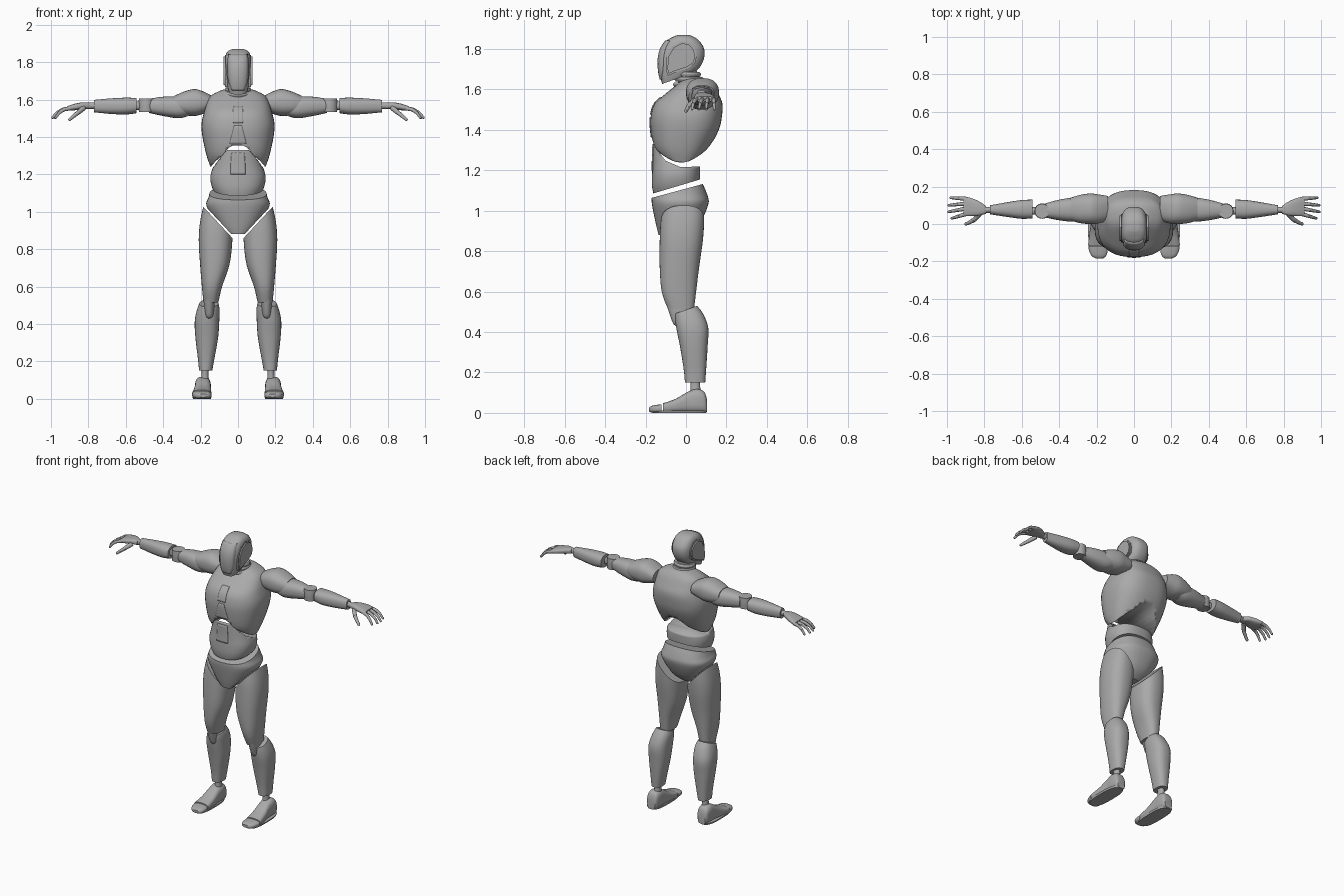
import bpy, bmesh, math
from mathutils import Vector

cube = bpy.data.objects.get("Cube")
if cube:
    bpy.data.objects.remove(cube)

grey = bpy.data.materials.new("plain grey")
grey.use_nodes = True
grey.diffuse_color = (0.4, 0.4, 0.4, 1)
grey.node_tree.nodes["Principled BSDF"].inputs["Base Color"].default_value = (0.4, 0.4, 0.4, 1)

# Maps (along, a, b) to x, y, z for each axis
PLACE = {"x": lambda t, a, b: (t, a, b),
         "y": lambda t, a, b: (a, t, b),
         "z": lambda t, a, b: (a, b, t)}


def finish(name, bm, mirror=False, angle=35):
    bmesh.ops.recalc_face_normals(bm, faces=bm.faces[:])
    mesh = bpy.data.meshes.new(name)
    bm.to_mesh(mesh)
    bm.free()
    mesh.materials.append(grey)
    ob = bpy.data.objects.new(name, mesh)
    bpy.context.collection.objects.link(ob)
    bpy.ops.object.select_all(action="DESELECT")
    ob.select_set(True)
    bpy.context.view_layer.objects.active = ob
    bpy.ops.object.shade_smooth_by_angle(angle=math.radians(angle))
    if mirror:
        ob.modifiers.new("mirror", "MIRROR").use_mirror_merge = False
    return ob


def smooth_path(rows, steps):
    """Catmull-Rom blend between cross-section rows."""
    out = []
    for i in range(len(rows) - 1):
        p = [rows[max(0, min(len(rows) - 1, i + k))] for k in (-1, 0, 1, 2)]
        for s in range(steps):
            u = s / steps
            out.append([b + 0.5 * u * (c - a + u * (2 * a - 5 * b + 4 * c - d
                        + u * (3 * (b - c) + d - a))) for a, b, c, d in zip(*p)])
    return out + [list(rows[-1])]


def loft(name, axis, rows, power=2.4, cuts=(), mirror=False, sides=40, steps=4):
    """Rows are (position, a min, a max, b min, b max); cuts are (point, outward normal)."""
    bm = bmesh.new()
    rings = []
    for t, a0, a1, b0, b1 in smooth_path(rows, steps):
        ring = []
        for k in range(sides):
            ang = math.tau * k / sides
            c, s = math.cos(ang), math.sin(ang)
            ca = math.copysign(abs(c) ** (2 / power), c)
            sb = math.copysign(abs(s) ** (2 / power), s)
            ring.append(bm.verts.new(PLACE[axis](t, (a0 + a1 + ca * (a1 - a0)) / 2,
                                                 (b0 + b1 + sb * (b1 - b0)) / 2)))
        rings.append(ring)
    for r, q in zip(rings, rings[1:]):
        for k in range(sides):
            j = (k + 1) % sides
            bm.faces.new((r[k], r[j], q[j], q[k]))
    bm.faces.new(rings[0])
    bm.faces.new(rings[-1])
    for co, no in cuts:
        geom = bm.verts[:] + bm.edges[:] + bm.faces[:]
        bmesh.ops.bisect_plane(bm, geom=geom, plane_co=co, plane_no=no, clear_outer=True)
        bmesh.ops.holes_fill(bm, edges=[e for e in bm.edges if e.is_boundary])
    return finish(name, bm, mirror)


def sym(rows):
    """Widths given once as (z, half x, y min, y max)."""
    return [(z, -w, w, y0, y1) for z, w, y0, y1 in rows]


def prism(name, axis, points, t0, t1, mirror=False, bevel=0):
    bm = bmesh.new()
    base = bm.faces.new([bm.verts.new(PLACE[axis](t0, a, b)) for a, b in points])
    top = bmesh.ops.extrude_face_region(bm, geom=[base])["geom"]
    shift = Vector(PLACE[axis](t1 - t0, 0, 0))
    bmesh.ops.translate(bm, verts=[v for v in top if isinstance(v, bmesh.types.BMVert)], vec=shift)
    if bevel:
        rim = [e for e in bm.edges if all(abs((v.co - shift * t1 / (t1 - t0)).dot(shift)) < 1e-6 for v in e.verts)]
        bmesh.ops.bevel(bm, geom=rim, offset=bevel, segments=2, affect="EDGES")
    return finish(name, bm, mirror)


def carve(ob, cutter):
    mod = ob.modifiers.new("carve", "BOOLEAN")
    mod.operation, mod.solver, mod.object = "DIFFERENCE", "EXACT", cutter
    bpy.context.view_layer.objects.active = ob
    bpy.ops.object.modifier_apply(modifier=mod.name)
    bpy.data.objects.remove(cutter)


def front_plate(name, target, rows):
    """Thin panel lying on the front of a part; rows are (z, half width)."""
    bm = bmesh.new()
    lines = [[bm.verts.new((w * k / 4, -0.5, z)) for k in range(-4, 5)]
             for z, w in smooth_path(rows, 4)]
    for r, q in zip(lines, lines[1:]):
        for k in range(8):
            bm.faces.new((r[k], r[k + 1], q[k + 1], q[k]))
    ob = finish(name, bm)
    wrap = ob.modifiers.new("wrap", "SHRINKWRAP")
    wrap.wrap_method, wrap.target = "PROJECT", target
    wrap.use_project_y = True
    ob.modifiers.new("thickness", "SOLIDIFY").thickness = 0.009
    ob.modifiers["thickness"].offset = 0


def rods(name, paths, radius):
    """Jointed digits: tapered cylinders with round knuckles."""
    bm = bmesh.new()
    for path in paths:
        for i, (p, q) in enumerate(zip(path, path[1:])):
            p, q = Vector(p), Vector(q)
            r = radius * (1 - 0.15 * i)
            rot = (q - p).to_track_quat("Z", "Y").to_matrix().to_4x4()
            rot.translation = (p + q) / 2
            bmesh.ops.create_cone(bm, cap_ends=True, segments=12, radius1=r,
                                  radius2=r * 0.85, depth=(q - p).length, matrix=rot)
            rot.translation = q
            bmesh.ops.create_uvsphere(bm, u_segments=10, v_segments=6, radius=r * 0.8, matrix=rot)
    return finish(name, bm, True)


# Head and neck
head = loft("helmet", "z", sym([
    (1.62, .04, -.115, -.07), (1.66, .055, -.128, .0), (1.70, .065, -.135, .06),
    (1.75, .071, -.136, .088), (1.80, .071, -.125, .09), (1.84, .065, -.098, .066),
    (1.86, .052, -.065, .04), (1.87, .03, -.04, .015)]), 2.7,
    cuts=[((0, -.11, 1.63), (0, .05, -.14))])
front_plate("visor", head, [(1.65, .03), (1.70, .05), (1.78, .055), (1.84, .05)])
prism("ear_panels", "x", [(-.02, 1.838), (.02, 1.828), (.045, 1.80), (.053, 1.765), (.045, 1.73),
      (.01, 1.705), (-.05, 1.685), (-.09, 1.668), (-.10, 1.70), (-.095, 1.765), (-.065, 1.815)],
      .045, .077, True, .008)
loft("neck", "z", sym([(1.57, .07, -.01, .13), (1.64, .06, -.04, .08), (1.71, .052, -.05, .045)]), 2)
for i, z in enumerate((1.625, 1.652, 1.676)):
    lift = -.014 * i
    loft("neck_ring", "z", sym([(z - .012, .066, -.058 - lift / 2, .098 + lift), (z, .071, -.064 - lift / 2, .102 + lift),
                                (z + .01, .066, -.058 - lift / 2, .095 + lift)]), 2)

# Chest shell with arched lower edge
chest = loft("chest", "z", sym([
    (1.235, .145, -.10, .055), (1.30, .168, -.155, .11), (1.40, .19, -.174, .162),
    (1.47, .195, -.174, .178), (1.53, .182, -.155, .18), (1.58, .167, -.10, .16),
    (1.62, .145, -.05, .14), (1.645, .10, -.02, .12), (1.655, .07, .0, .105)]), 2.5)
half = [(.15, 1.235), (.12, 1.27), (.085, 1.30), (.05, 1.342), (.025, 1.355)]
carve(chest, prism("arch_cutter", "y", [(-.15, 1.1)] + [(-x, z) for x, z in half]
                   + half[::-1] + [(.15, 1.1)], -.5, .5))
front_plate("sternum_strip", chest, [(1.475, .027), (1.52, .027), (1.56, .024)])
front_plate("sternum_wedge", chest, [(1.365, .045), (1.41, .033), (1.46, .02)])

# Abdomen, rising to a peak at the front
abdomen = loft("abdomen", "z", sym([
    (1.06, .10, -.155, .05), (1.12, .135, -.168, .065), (1.18, .148, -.168, .07),
    (1.24, .135, -.165, .07), (1.34, .11, -.165, .07)]),
    cuts=[((0, -.165, 1.085), (0, .07, -.235))])
carve(abdomen, prism("top_cutter", "x", [(-.3, 1.335), (-.155, 1.33), (-.13, 1.285), (-.10, 1.247),
      (-.03, 1.217), (.2, 1.22), (.2, 1.6), (-.3, 1.6)], -.5, .5))
front_plate("abdomen_panel", abdomen, [(1.20, .04), (1.26, .038), (1.315, .034)])

# Pelvis, cut to a V for the legs
loft("pelvis", "z", sym([
    (.88, .06, -.135, .01), (.93, .11, -.148, .065), (1.03, .168, -.168, .11),
    (1.08, .157, -.17, .105), (1.15, .14, -.165, .075)]),
    cuts=[((0, -.165, 1.065), (0, -.065, .24)),
          ((.105, 0, .955), (.145, 0, -.135)), ((-.105, 0, .955), (-.145, 0, -.135))])

# Legs
loft("thighs", "z", [
    (.515, .105, .185, -.09, .04), (.60, .085, .193, -.12, .05), (.72, .045, .203, -.13, .065),
    (.85, .03, .21, -.13, .083), (.95, .03, .202, -.125, .09), (1.05, .03, .18, -.11, .09)],
    cuts=[((.105, 0, .94), (-.145, 0, .135))], mirror=True)
loft("knees", "z", [
    (.43, .145, .165, -.05, -.02), (.445, .132, .175, -.065, .0), (.50, .125, .182, -.085, .02),
    (.55, .125, .182, -.10, .02), (.585, .132, .175, -.115, .0), (.60, .145, .165, -.11, -.02)],
    2.2, mirror=True)
loft("shins", "z", [
    (.15, .138, .208, -.005, .095), (.22, .125, .215, -.012, .10), (.33, .106, .228, -.03, .107),
    (.42, .10, .231, -.048, .11), (.49, .10, .215, -.055, .085), (.535, .115, .195, -.045, .05)],
    cuts=[((0, 0, .51), (0, -.35, 1))], mirror=True)
loft("ankles", "z", [(.09, .155, .20, .02, .075), (.13, .157, .195, .022, .07),
                     (.17, .155, .195, .02, .07)], 2, mirror=True)

# Feet with separate toe caps
loft("feet", "y", [
    (.103, .16, .215, .0, .07), (.09, .15, .225, .0, .105), (.055, .145, .23, .0, .118),
    (.01, .145, .23, .0, .105), (-.05, .143, .238, .0, .07), (-.115, .142, .246, .0, .047)],
    2.8, cuts=[((0, 0, .004), (0, 0, -1))], mirror=True)
loft("toes", "y", [
    (-.12, .143, .245, .0, .043), (-.15, .142, .238, .0, .039), (-.172, .15, .225, .002, .034),
    (-.184, .165, .205, .008, .026)], 2.8, mirror=True)
loft("soles", "z", [(.0, .145, .24, -.165, .10), (.012, .142, .245, -.17, .103)], 3, mirror=True)

# Arms, stretched along x
loft("shoulders", "x", [
    (.14, .02, .15, 1.54, 1.62), (.19, .003, .158, 1.522, 1.645), (.235, .0, .163, 1.512, 1.656),
    (.29, .005, .155, 1.517, 1.642), (.34, .02, .14, 1.53, 1.62)], mirror=True)
loft("upper_arms", "x", [
    (.27, .02, .14, 1.51, 1.605), (.32, .012, .142, 1.50, 1.616), (.40, .02, .13, 1.512, 1.615),
    (.475, .035, .11, 1.528, 1.604)], cuts=[((.475, 0, 0), (1, 0, 0))], mirror=True)
loft("elbow_discs", "z", [(1.532, .452, .53, .03, .108), (1.57, .45, .532, .028, .11),
                          (1.605, .452, .53, .03, .108)], 2, mirror=True)
loft("elbow_links", "x", [(.49, .05, .09, 1.545, 1.59), (.56, .05, .09, 1.545, 1.59)], mirror=True)
loft("forearms", "x", [
    (.543, .03, .13, 1.527, 1.608), (.60, .028, .128, 1.52, 1.61), (.68, .038, .116, 1.523, 1.606),
    (.77, .052, .10, 1.532, 1.598)], mirror=True)
loft("wrists", "x", [(.76, .06, .092, 1.55, 1.585), (.81, .06, .09, 1.55, 1.584)], 2, mirror=True)

# Hands
loft("palms", "x", [
    (.79, .055, .095, 1.55, 1.583), (.83, .045, .122, 1.55, 1.585), (.875, .042, .14, 1.542, 1.577),
    (.912, .042, .147, 1.54, 1.565)], 2.8, mirror=True)
fingers = []
for base, tip, reach in ((.053, .03, .975), (.082, .065, .992), (.109, .10, .992), (.135, .14, .98)):
    fingers.append([(.90 + (reach - .90) * u, base + (tip - base) * u, z)
                    for u, z in ((0, 1.553), (.42, 1.546), (.76, 1.528), (1, 1.503))])
rods("fingers", fingers, .0115)
rods("thumbs", [[(.825, .055, 1.555), (.855, .022, 1.53), (.88, .008, 1.51), (.90, .0, 1.493)]], .014)
